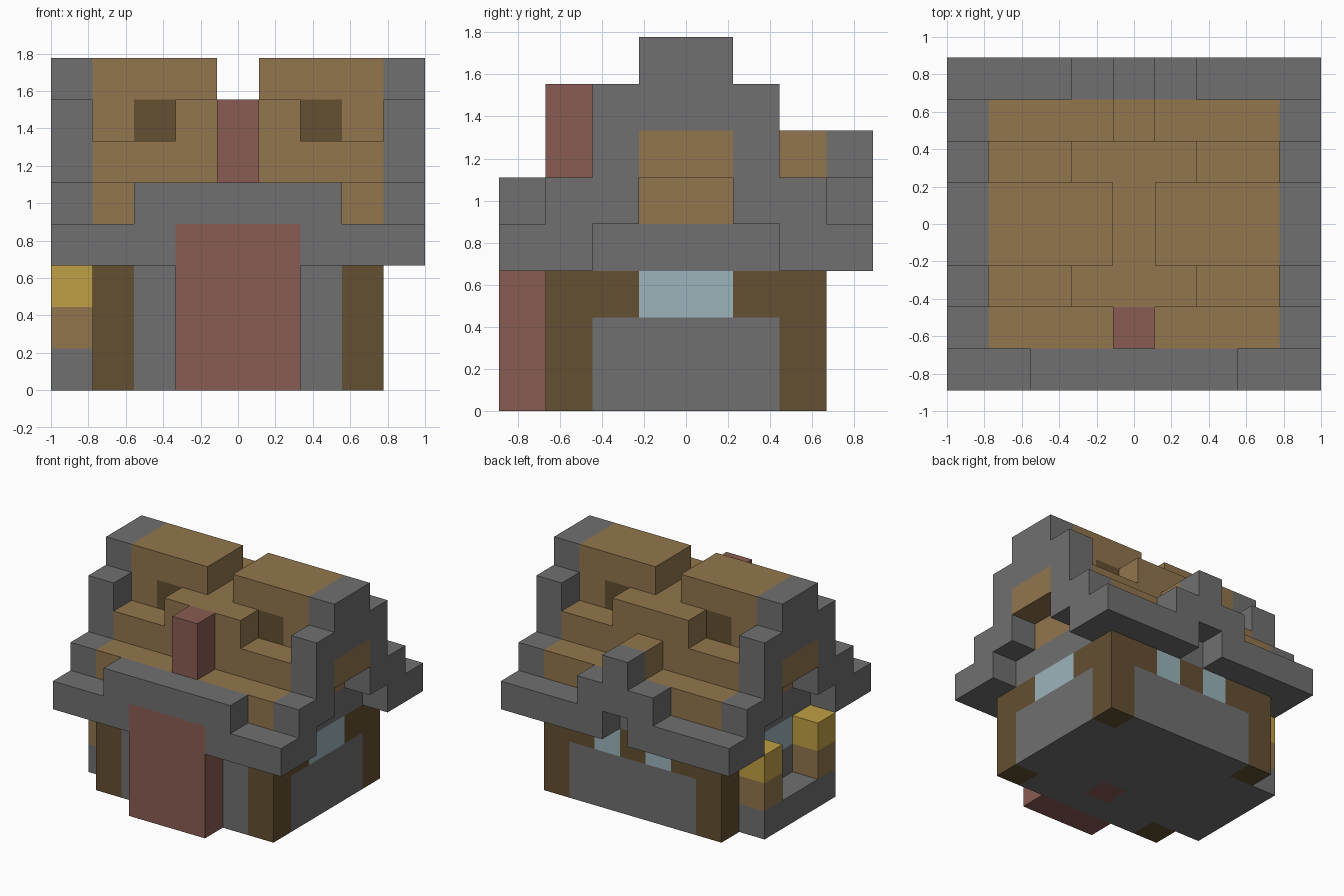
import bpy
import bmesh
from mathutils import Vector

cube = bpy.data.objects.get("Cube")
if cube:
    bpy.data.objects.remove(cube, do_unlink=True)

UNIT = 2 / 9  # edge of one block


def material(name, rgb):
    mat = bpy.data.materials.new(name)
    mat.use_nodes = True
    colour = (*rgb, 1)
    mat.diffuse_color = colour
    bsdf = mat.node_tree.nodes["Principled BSDF"]
    bsdf.inputs["Base Color"].default_value = colour
    bsdf.inputs["Roughness"].default_value = 0.9
    return mat


stone = material("grey stone", (0.162, 0.162, 0.162))
thatch = material("light brown", (0.287, 0.181, 0.074))
timber = material("dark brown", (0.127, 0.08, 0.032))
brick = material("red brick", (0.25, 0.107, 0.084))
straw = material("yellow straw", (0.527, 0.352, 0.058))
glass = material("pale blue glass", (0.328, 0.456, 0.497))


def block(name, mat, x, y, z, mirror=""):
    """Box between block coordinates, optionally mirrored across x and/or y."""
    lo, hi = (Vector(c) * UNIT for c in zip(x, y, z))
    bm = bmesh.new()
    bmesh.ops.create_cube(bm, size=1)
    for v in bm.verts:
        v.co = Vector(lo[i] if v.co[i] < 0 else hi[i] for i in range(3))
    mesh = bpy.data.meshes.new(name)
    bm.to_mesh(mesh)
    bm.free()
    mesh.materials.append(mat)
    obj = bpy.data.objects.new(name, mesh)
    bpy.context.collection.objects.link(obj)
    if mirror:
        mod = obj.modifiers.new("mirror", "MIRROR")
        mod.use_axis = ("x" in mirror, "y" in mirror, False)
        mod.use_mirror_merge = False
    return obj


# Floor with the hearth set into it
block("floor", stone, (-2.5, 2.5), (-1, 2), (0, 1))
block("floor_front", stone, (.5, 2.5), (-2, -1), (0, 1), "x")
block("hearth", brick, (-.5, .5), (-2, -1), (0, 1))

# Walls, posts and windows
block("corner_post", timber, (2.5, 3.5), (2, 3), (0, 3), "xy")
block("side_wall", stone, (2.5, 3.5), (-2, 2), (0, 2), "x")
block("side_window_frame", timber, (2.5, 3.5), (1, 2), (2, 3), "xy")
block("side_window", glass, (2.5, 3.5), (-1, 1), (2, 3), "x")
block("front_wall", stone, (-2.5, 2.5), (-3, -2), (0, 3))
block("back_wall", stone, (-2.5, 2.5), (2, 3), (0, 2))
block("back_window", glass, (.5, 1.5), (2, 3), (2, 3), "x")
block("back_window_mullion", timber, (-.5, .5), (2, 3), (2, 3))
block("back_window_frame", timber, (1.5, 2.5), (2, 3), (2, 3), "x")

# Chimney
block("chimney_base", brick, (-1.5, 1.5), (-4, -3), (0, 4))
block("chimney_stack", brick, (-.5, .5), (-3, -2), (5, 7))

# Side plinth with two stacks
block("side_plinth", stone, (-4.5, -3.5), (-2, 2), (0, 1))
block("stack_base", thatch, (-4.5, -3.5), (1, 2), (1, 2), "y")
block("stack_top", straw, (-4.5, -3.5), (1, 2), (2, 3), "y")

# Eaves
block("attic_floor", stone, (-3.5, 3.5), (-3, 3), (3, 4))
block("front_eave", stone, (1.5, 4.5), (-4, -3), (3, 4), "x")
block("front_ledge", stone, (-2.5, 2.5), (-4, -3), (4, 5))
block("back_eave", stone, (.5, 4.5), (3, 4), (3, 4), "x")

# Stepped roof
block("roof_lower", thatch, (-3.5, 3.5), (-3, 3), (4, 5))
block("roof_middle", thatch, (-3.5, 3.5), (-2, 2), (5, 6))
block("roof_saddle", thatch, (-1.5, 1.5), (-2, 2), (6, 7))
block("attic_window", timber, (1.5, 2.5), (-1, 1), (6, 7), "x")
block("roof_upper", thatch, (2.5, 3.5), (-1, 1), (6, 7), "x")
block("roof_ridge", thatch, (.5, 3.5), (-1, 1), (7, 8), "x")

# Gable ends
block("gable_foot", stone, (3.5, 4.5), (2, 3), (3, 5), "xy")
block("gable_shoulder", stone, (3.5, 4.5), (1, 2), (4, 7), "xy")
block("gable_infill", thatch, (3.5, 4.5), (-1, 1), (5, 6), "x")
block("gable_cap", stone, (3.5, 4.5), (-1, 1), (6, 8), "x")

# Back dormer
block("dormer_arch", stone, (-1.5, 1.5), (3, 4), (4, 5))
block("dormer_peak", stone, (-.5, .5), (3, 4), (5, 6))
block("dormer_roof", thatch, (-.5, .5), (2, 3), (5, 6))
